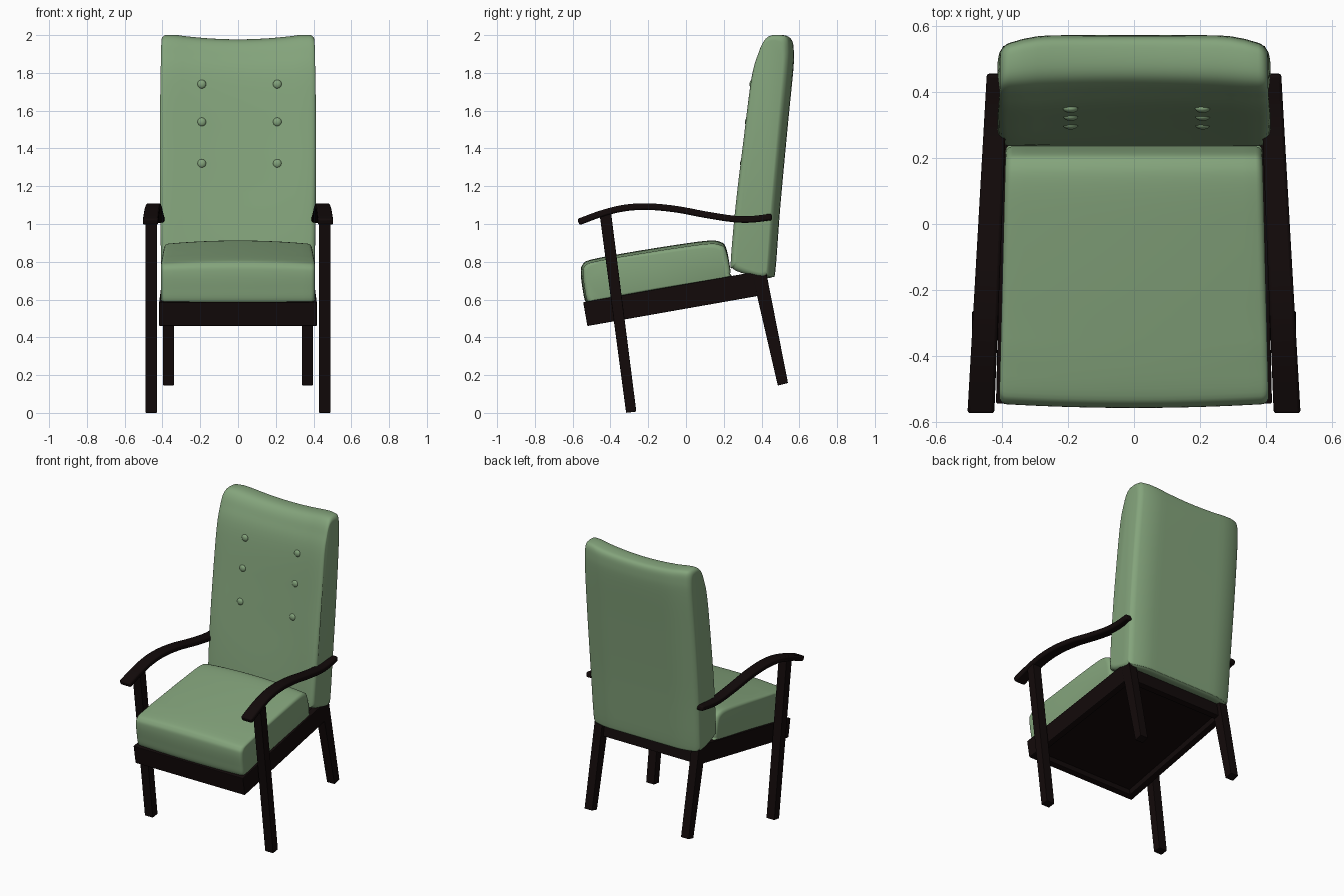
import bpy, bmesh, math
from mathutils import Vector

if "Cube" in bpy.data.objects:
    bpy.data.objects.remove(bpy.data.objects["Cube"])


def material(name, rgb):
    m = bpy.data.materials.new(name)
    m.diffuse_color = (*rgb, 1)
    m.use_nodes = True
    m.node_tree.nodes["Principled BSDF"].inputs["Base Color"].default_value = m.diffuse_color
    return m


GREEN = material("green_fabric", (0.23, 0.37, 0.20))
DARK = material("dark_wood", (0.006, 0.003, 0.003))


def finish(name, bm, mat, smooth=False):
    bmesh.ops.recalc_face_normals(bm, faces=bm.faces[:])
    me = bpy.data.meshes.new(name)
    bm.to_mesh(me)
    bm.free()
    me.materials.append(mat)
    ob = bpy.data.objects.new(name, me)
    bpy.context.collection.objects.link(ob)
    if smooth:
        bpy.ops.object.select_all(action='DESELECT')
        ob.select_set(True)
        bpy.context.view_layer.objects.active = ob
        bpy.ops.object.shade_smooth_by_angle(angle=math.radians(50))
    return ob


def clamp(t):
    return min(1, max(0, t))


def spline(pts, n, closed):
    """Catmull-Rom curve through 2D points, n samples per span."""
    P = [Vector(p) for p in pts]
    P = [P[-1]] + P + P[:2] if closed else [2 * P[0] - P[1]] + P + [2 * P[-1] - P[-2]]
    out = []
    for a, b, c, d in zip(P, P[1:], P[2:], P[3:]):
        for k in range(n):
            t = k / n
            out.append(0.5 * (2 * b + (c - a) * t + (2 * a - 5 * b + 4 * c - d) * t * t
                              + (3 * b - a - 3 * c + d) * t ** 3))
    return out if closed else out + [P[-2]]


def prism(name, yz, xa, xb, mirror=True, bevel=0.004, smooth=False):
    """Side outline extruded across x; xa and xb are (x at y=-0.55, x at y=0.45)."""
    bm = bmesh.new()
    at = lambda r, y: r[0] + (r[1] - r[0]) * (y + 0.55)
    A = [bm.verts.new((at(xa, y), y, z)) for y, z in yz]
    B = [bm.verts.new((at(xb, y), y, z)) for y, z in yz]
    bm.faces.new(A)
    bm.faces.new(B[::-1])
    for i in range(len(A)):
        j = (i + 1) % len(A)
        bm.faces.new((A[i], B[i], B[j], A[j]))
    ob = finish(name, bm, DARK, smooth)
    bv = ob.modifiers.new("bevel", 'BEVEL')
    bv.width, bv.segments = bevel, 2
    if mirror:
        ob.modifiers.new("mirror", 'MIRROR')
    return ob


def cushion(name, outline, half, r, shape):
    """Side outline lofted across x, with rounded ends and a shaping function."""
    prof = spline(outline, 5, True)
    ys, zs = [p.x for p in prof], [p.y for p in prof]
    cy, cz = (min(ys) + max(ys)) / 2, (min(zs) + max(zs)) / 2
    hy, hz = (max(ys) - min(ys)) / 2, (max(zs) - min(zs)) / 2
    arc = [math.radians(a) for a in (0, 18, 36, 54, 72, 90)]
    right = [(half - r + r * math.cos(a), r * (1 - math.sin(a))) for a in arc]
    mid = [((half - r) * k / 9, 0) for k in range(8, -9, -1)]
    stations = right + mid + [(-x, i) for x, i in right[::-1]]
    bm = bmesh.new()
    rings = []
    for x, inset in stations:
        rings.append([bm.verts.new(shape(x, cy + (y - cy) * (1 - inset / hy),
                                         cz + (z - cz) * (1 - inset / hz)))
                      for y, z in zip(ys, zs)])
    n = len(prof)
    for R, S in zip(rings, rings[1:]):
        for i in range(n):
            j = (i + 1) % n
            bm.faces.new((R[i], R[j], S[j], S[i]))
    bm.faces.new(rings[0])
    bm.faces.new(rings[-1][::-1])
    return finish(name, bm, GREEN, True)


# Seat cushion: crowned, narrower toward the back
def seat_shape(x, y, z):
    top = clamp((z - 0.70) / 0.15)
    return (x * (1 - 0.06 * (y + 0.55)), y + 0.012 * (x / 0.4) ** 2 * (y < -0.4),
            z - 0.018 * top * (x / 0.4) ** 2)


cushion("seat_cushion",
        [(-0.53, 0.588), (-0.548, 0.66), (-0.557, 0.74), (-0.548, 0.785), (-0.50, 0.812),
         (-0.30, 0.85), (-0.05, 0.89), (0.12, 0.912), (0.185, 0.904), (0.212, 0.875),
         (0.23, 0.79), (0.233, 0.74), (0.205, 0.714), (-0.15, 0.652), (-0.48, 0.590)],
        0.408, 0.022, seat_shape)


# Back cushion: dipped top edge, hollow front, rounded rear corners
def back_shape(x, y, z):
    t = clamp((z - 1.6) / 0.4)
    u = min(1, abs(x) / 0.34)
    side = 1 - 0.022 * ((z - 1.36) / 0.64) ** 2
    depth = clamp((y - 0.235 - 0.118 * (z - 0.8)) / 0.22)
    hollow = 0.012 * (1 - u * u) * (1 - depth) * clamp((z - 0.8) / 0.4)
    rear = 0.035 * depth * clamp((abs(x) - 0.25) / 0.16) ** 2
    return (x * side, y + hollow - rear, z - 0.024 * t * (1 - u * u))


cushion("back_cushion",
        [(0.237, 0.80), (0.25, 0.765), (0.30, 0.742), (0.42, 0.716), (0.46, 0.722), (0.474, 0.76),
         (0.50, 1.10), (0.537, 1.50), (0.567, 1.82), (0.570, 1.93), (0.558, 1.985), (0.52, 2.0),
         (0.46, 1.998), (0.42, 1.972), (0.388, 1.91), (0.348, 1.78), (0.305, 1.45), (0.263, 1.10)],
        0.414, 0.03, back_shape)

# Upholstery buttons
for i, (y, z) in enumerate(((0.350, 1.74), (0.326, 1.54), (0.300, 1.32))):
    for sx in (-1, 1):
        bpy.ops.mesh.primitive_uv_sphere_add(segments=20, ring_count=12, radius=0.023,
                                             location=(0.2 * sx + 0.008, y, z))
        ob = bpy.context.object
        ob.name = f"button_{i}_{'left' if sx < 0 else 'right'}"
        ob.scale.y = 0.6
        ob.data.materials.append(GREEN)
        bpy.ops.object.shade_smooth()


# Seat frame in the tilted plane of the seat
def tilted(u0, u1, v0, v1):
    c, s = math.cos(math.radians(10)), math.sin(math.radians(10))
    return [(-0.522 + u * c - v * s, 0.46 + u * s + v * c)
            for u, v in ((u0, v0), (u1, v0), (u1, v1), (u0, v1))]


prism("side_rail", tilted(0, 0.955, 0, 0.128), (0.375, 0.35), (0.418, 0.395))
prism("front_rail", tilted(0, 0.04, 0, 0.127), (-0.41, -0.385), (0.41, 0.385), False)
prism("back_rail", tilted(0.915, 0.955, 0, 0.127), (-0.41, -0.385), (0.41, 0.385), False)
prism("seat_base", tilted(0.03, 0.93, 0.04, 0.12), (-0.385, -0.36), (0.385, 0.36), False)

# Legs
prism("front_leg", [(-0.457, 1.05), (-0.398, 1.07), (-0.263, 0.007), (-0.317, 0.0)],
      (0.428, 0.428), (0.49, 0.49))
prism("back_leg", [(0.352, 0.725), (0.425, 0.742), (0.54, 0.158), (0.486, 0.145)],
      (0.338, 0.338), (0.398, 0.398))

# Curved armrests, narrowing toward the back
path = spline([(-0.57, 1.010), (-0.45, 1.054), (-0.33, 1.084), (-0.2, 1.092), (-0.05, 1.078),
               (0.1, 1.050), (0.25, 1.027), (0.35, 1.025), (0.455, 1.038)], 4, False)
upper, lower = [], []
for i, p in enumerate(path):
    d = (path[min(i + 1, len(path) - 1)] - path[max(i - 1, 0)]).normalized()
    nrm = Vector((-d.y, d.x)) * 0.0175
    upper.append(tuple(p + nrm))
    lower.append(tuple(p - nrm))
arm = prism("armrest", upper + lower[::-1], (0.422, 0.382), (0.503, 0.446), True, 0.009, True)
arm.modifiers["bevel"].limit_method = 'ANGLE'
arm.modifiers["bevel"].angle_limit = math.radians(40)
